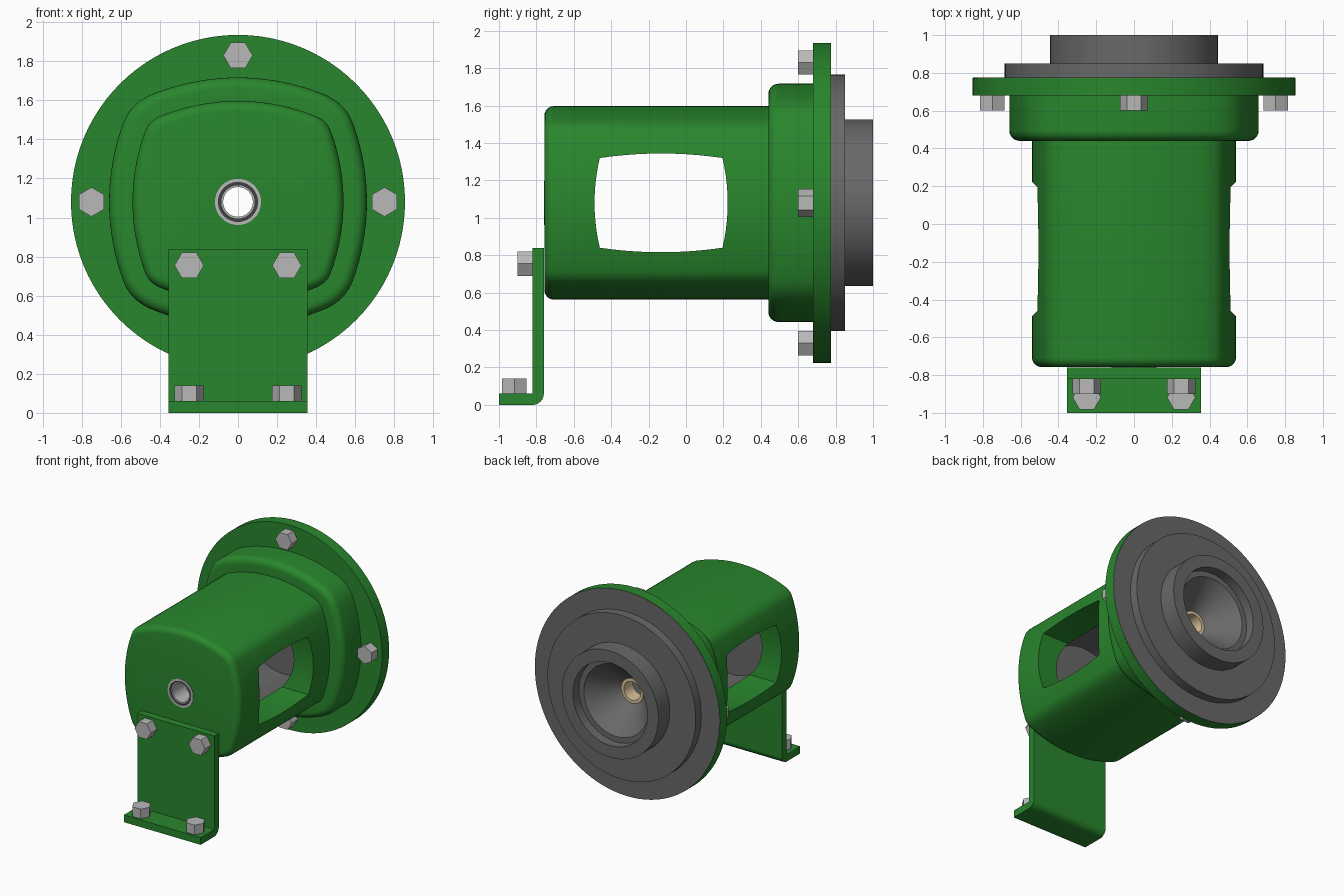
import bpy, bmesh, math
from mathutils import Vector

if "Cube" in bpy.data.objects:
    bpy.data.objects.remove(bpy.data.objects["Cube"])

AXIS_Z = 1.08


def material(name, rgb):
    m = bpy.data.materials.new(name)
    m.use_nodes = True
    m.diffuse_color = (*rgb, 1)
    m.node_tree.nodes["Principled BSDF"].inputs["Base Color"].default_value = (*rgb, 1)
    return m


GREEN = material("green_paint", (0.022, 0.24, 0.026))
GREY = material("cast_grey", (0.14, 0.14, 0.14))
STEEL = material("steel", (0.48, 0.48, 0.48))
DARK = material("dark_seal", (0.05, 0.05, 0.055))
BRONZE = material("bushing_tan", (0.72, 0.55, 0.33))


def smooth(ob):
    bpy.ops.object.select_all(action="DESELECT")
    ob.select_set(True)
    bpy.context.view_layer.objects.active = ob
    bpy.ops.object.shade_smooth_by_angle(angle=math.radians(30))


def skin(name, rings, mats, loop=False, slot=0):
    """Join equal rings of points; cap the ends, or loop back to the first."""
    bm = bmesh.new()
    vs = [[bm.verts.new(p) for p in ring] for ring in rings]
    n = len(vs[0])
    pairs = list(zip(vs, vs[1:])) + ([(vs[-1], vs[0])] if loop else [])
    for a, b in pairs:
        for i in range(n):
            j = (i + 1) % n
            bm.faces.new((a[i], a[j], b[j], b[i]))
    if not loop:
        bm.faces.new(vs[0])
        bm.faces.new(vs[-1])
    bmesh.ops.recalc_face_normals(bm, faces=bm.faces)
    for f in bm.faces:
        f.material_index = slot
    me = bpy.data.meshes.new(name)
    bm.to_mesh(me)
    bm.free()
    for m in mats:
        me.materials.append(m)
    ob = bpy.data.objects.new(name, me)
    bpy.context.collection.objects.link(ob)
    smooth(ob)
    return ob


def circle(r, y, n=96):
    return [(r * math.cos(t), y, AXIS_Z + r * math.sin(t))
            for t in (2 * math.pi * i / n for i in range(n))]


def revolve(name, profile, mat):
    return skin(name, [circle(r, y) for r, y in profile], [mat], loop=True)


def tube(name, r0, r1, y0, y1, mat):
    return revolve(name, [(r0, y0), (r1, y0), (r1, y1), (r0, y1)], mat)


def section(offset, y):
    """Square with bowed sides and round corners, grown by offset."""
    big, small, corner = 1.05, 0.12, Vector((0.362, 0.322))
    side, top = Vector((-0.51, 0)), Vector((0, -0.533))
    d1, d2 = corner - side, corner - top
    a1, a2 = math.atan2(d1.y, d1.x), math.atan2(d2.y, d2.x)
    quad = []
    for c, r, s, e in ((side, big, 0, a1), (corner, small, a1, a2), (top, big, a2, math.pi / 2)):
        for i in range(10):
            t = s + (e - s) * i / 10
            quad.append((c.x + (r + offset) * math.cos(t), c.y + (r + offset) * math.sin(t)))
    quad.append((0, top.y + big + offset))
    left = [(-x, z) for x, z in reversed(quad[:-1])]
    upper = quad + left
    lower = [(x, -z) for x, z in reversed(upper[1:-1])]
    return [(x, y, AXIS_Z + z) for x, z in upper + lower]


def fillet(offset, y, r, steps=6):
    angles = [math.pi / 2 * i / steps for i in range(steps + 1)]
    return [section(offset - r + r * math.sin(t), y + r - r * math.cos(t)) for t in angles]


def cut(ob, cutter):
    cutter.hide_render = True
    mod = ob.modifiers.new("cut", "BOOLEAN")
    mod.operation, mod.solver, mod.object = "DIFFERENCE", "EXACT", cutter
    bpy.context.view_layer.objects.active = ob
    bpy.ops.object.modifier_apply(modifier=mod.name)
    bpy.data.objects.remove(cutter)


# Housing with its wider collar
rings = fillet(0, -0.757, 0.05) + [section(0, 0.44)]
rings += fillet(0.12, 0.44, 0.055) + [section(0.12, 0.68)]
housing = skin("housing", rings, [GREEN, GREY])

# Grey bore, shaft hole and side windows
cut(housing, skin("bore_cutter", [circle(0.36, -0.6), circle(0.36, 0.75)], [GREEN, GREY], slot=1))
cut(housing, skin("shaft_cutter", [circle(0.11, -0.9), circle(0.11, -0.5)], [GREEN, GREY]))


def window(x):
    corners = [(-1, -1), (1, -1), (1, 1), (-1, 1)]
    pts = []
    for (y0, z0), (y1, z1) in zip(corners, corners[1:] + corners[:1]):
        for i in range(10):
            t = i / 10
            bow = 4 * t * (1 - t)
            y, z = y0 + (y1 - y0) * t, z0 + (z1 - z0) * t
            y *= 0.328 + (0.028 * bow if y0 == y1 else 0)
            z *= 0.24 + (0.024 * bow if z0 == z1 else 0)
            pts.append((x, y - 0.133, AXIS_Z + z))
    return pts


cut(housing, skin("window_cutter", [window(-1), window(1)], [GREEN, GREY]))
smooth(housing)

# Round flange and the stepped back plate with its conical hub
tube("flange", 0.36, 0.855, 0.68, 0.774, GREEN)
revolve("back_plate", [
    (0.1, 0.6), (0.358, 0.6), (0.358, 0.77), (0.853, 0.77), (0.853, 0.776),
    (0.685, 0.776), (0.685, 0.85), (0.445, 0.85), (0.445, 1.0), (0.345, 1.0),
    (0.345, 0.92), (0.3, 0.92), (0.1, 0.7)], GREY)
tube("bushing", 0.077, 0.102, 0.59, 0.71, BRONZE)

# Shaft seal in the front wall
tube("seal_outer_ring", 0.1, 0.118, -0.76, -0.58, STEEL)
tube("seal_lip", 0.084, 0.101, -0.752, -0.59, DARK)
tube("seal_inner_ring", 0.076, 0.085, -0.755, -0.59, STEEL)

# Bent support bracket
bend = [(-0.76 - 0.06 * (1 - math.cos(t)), 0.06 * (1 - math.sin(t)))
        for t in (math.pi / 2 * i / 8 for i in range(9))]
outline = [(-0.82, 0.84), (-0.82, 0.06), (-1.0, 0.06), (-1.0, 0)] + bend[::-1] + [(-0.76, 0.84)]
skin("bracket", [[(x, y, z) for y, z in outline] for x in (-0.355, 0.355)], [GREEN])


# Hexagonal bolt heads
def bolt(name, base, direction, turn):
    rings = []
    d = Vector(direction)
    u = Vector((1, 0, 0))
    v = d.cross(u)
    for h in (0, 0.08):
        angles = [math.radians(turn + 60 * i) for i in range(6)]
        rings.append([Vector(base) + d * h + (u * math.cos(t) + v * math.sin(t)) * 0.075
                      for t in angles])
    skin(name, rings, [STEEL])


FRONT, UP = (0, -1, 0), (0, 0, 1)
for name, x, z, turn in (("top", 0, 0.75, 0), ("bottom", 0, -0.75, 0),
                         ("left", 0.75, 0, 30), ("right", -0.75, 0, 30)):
    bolt("flange_bolt_" + name, (x, 0.68, AXIS_Z + z), FRONT, turn)
for side, x in (("left", 0.25), ("right", -0.25)):
    bolt("bracket_bolt_" + side, (x, -0.82, 0.755), FRONT, 0)
    bolt("foot_bolt_" + side, (x, -0.918, 0.06), UP, 0)
